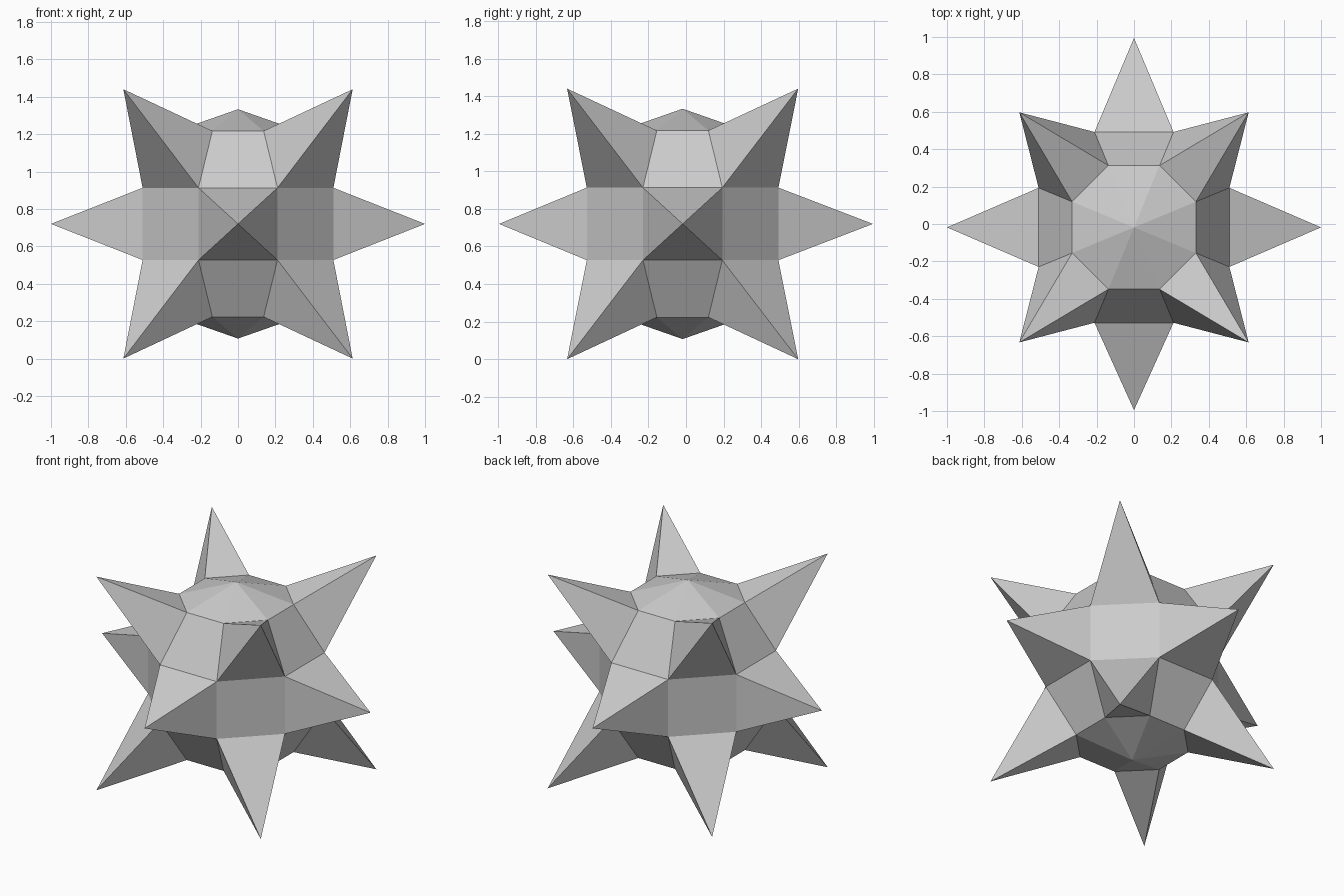
import bpy
import bmesh
import math
from mathutils import Vector

if "Cube" in bpy.data.objects:
    bpy.data.objects.remove(bpy.data.objects["Cube"])

CENTRE = Vector((0, -0.018, 0.72))
SIDES = 8

grey = bpy.data.materials.new("light grey")
grey.diffuse_color = (0.6, 0.6, 0.6, 1)
grey.use_nodes = True
grey.node_tree.nodes["Principled BSDF"].inputs["Base Color"].default_value = grey.diffuse_color


def ring_point(radius, height, i):
    a = math.radians(22.5 + 45 * i)
    return CENTRE + Vector((radius * math.cos(a), radius * math.sin(a), height))


def make_object(name, faces):
    """Build a flat-shaded mesh from a list of faces given as points."""
    bm = bmesh.new()
    for pts in faces:
        bm.faces.new([bm.verts.new(p) for p in pts])
    bmesh.ops.remove_doubles(bm, verts=bm.verts, dist=1e-4)
    mesh = bpy.data.meshes.new(name)
    bm.to_mesh(mesh)
    bm.free()
    mesh.materials.append(grey)
    bpy.context.collection.objects.link(bpy.data.objects.new(name, mesh))


def spike(base, tip):
    return [(base[k], base[(k + 1) % 4], tip) for k in range(4)]


# Rings of the ball from bottom to top: radius and height from the centre
rings = [(0.358, -0.497), (0.552, -0.193), (0.552, 0.193), (0.358, 0.497)]
top, bottom = CENTRE + Vector((0, 0, 0.613)), CENTRE - Vector((0, 0, 0.613))

ball, side_spikes, corner_spikes = [], [], []
for i in range(SIDES):
    # Shallow caps
    ball.append((ring_point(*rings[3], i), ring_point(*rings[3], i + 1), top))
    ball.append((ring_point(*rings[0], i + 1), ring_point(*rings[0], i), bottom))
    mid = math.radians(45 * (i + 1))
    c, s = math.cos(mid), math.sin(mid)
    diagonal = i % 2 == 0
    for row in range(3):
        quad = [ring_point(*rings[row], i), ring_point(*rings[row], i + 1),
                ring_point(*rings[row + 1], i + 1), ring_point(*rings[row + 1], i)]
        if row == 1 and not diagonal:
            # Four level spikes along the axes
            side_spikes += spike(quad, Vector((c, 0.995 * s + CENTRE.y * abs(c), 0.72)))
        elif row != 1 and diagonal:
            # Eight slanted spikes above and below
            tip = CENTRE + Vector((math.copysign(0.613, c), math.copysign(0.615, s),
                                   0.72 * (row - 1)))
            corner_spikes += spike(quad, tip)
        else:
            ball.append(quad)

make_object("ball", ball)
make_object("side_spikes", side_spikes)
make_object("corner_spikes", corner_spikes)
